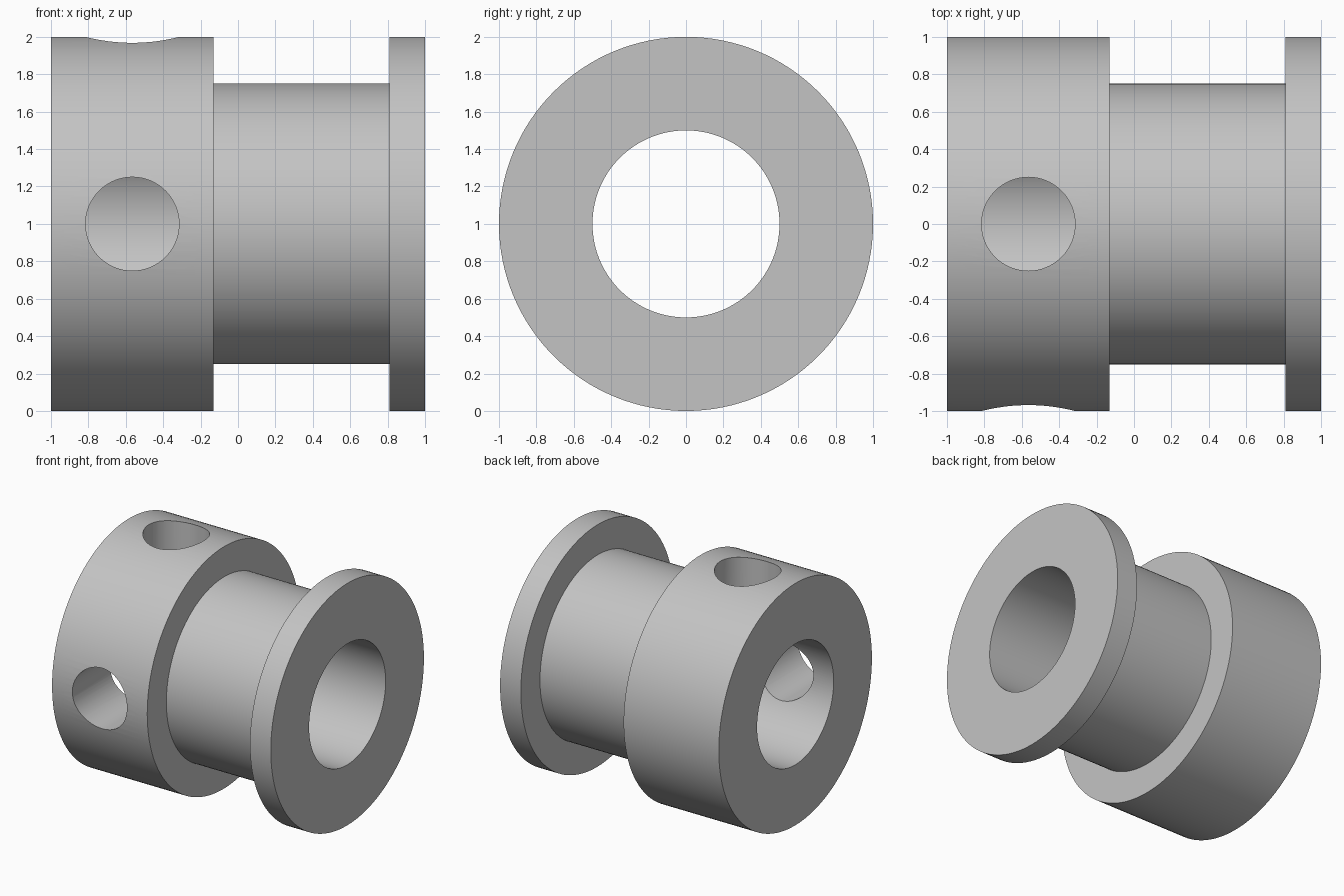
import bpy
import bmesh
from math import pi, radians
from mathutils import Matrix, Vector

cube = bpy.data.objects.get("Cube")
if cube:
    bpy.data.objects.remove(cube, do_unlink=True)

SEGMENTS = 128
AXIS_Z = 1.0
HOLE_X, HOLE_R = -0.565, 0.25

grey = bpy.data.materials.new("plain_grey")
grey.use_nodes = True
colour = (0.55, 0.55, 0.55, 1)
grey.diffuse_color = colour
grey.node_tree.nodes["Principled BSDF"].inputs["Base Color"].default_value = colour


def add_object(name, bm):
    bmesh.ops.recalc_face_normals(bm, faces=bm.faces)
    mesh = bpy.data.meshes.new(name)
    bm.to_mesh(mesh)
    bm.free()
    mesh.materials.append(grey)
    obj = bpy.data.objects.new(name, mesh)
    bpy.context.collection.objects.link(obj)
    return obj


def lathe(name, profile):
    """Revolve a closed (x, radius) profile around the horizontal axis."""
    bm = bmesh.new()
    verts = [bm.verts.new((x, 0, AXIS_Z + r)) for x, r in profile]
    edges = [bm.edges.new((a, b)) for a, b in zip(verts, verts[1:] + verts[:1])]
    bmesh.ops.spin(bm, geom=verts + edges, cent=(0, 0, AXIS_Z), axis=(1, 0, 0),
                   angle=2 * pi, steps=SEGMENTS, use_merge=True)
    bmesh.ops.remove_doubles(bm, verts=bm.verts, dist=0.0001)
    return add_object(name, bm)


def hole_cutter(name, direction):
    """Cylinder running from the bore axis out past the collar."""
    direction = Vector(direction)
    bm = bmesh.new()
    centre = Vector((HOLE_X, 0, AXIS_Z)) + direction * 0.6
    turn = direction.to_track_quat("Z", "Y").to_matrix().to_4x4()
    bmesh.ops.create_cone(bm, cap_ends=True, segments=64, radius1=HOLE_R,
                          radius2=HOLE_R, depth=1.2,
                          matrix=Matrix.Translation(centre) @ turn)
    cutter = add_object(name, bm)
    cutter.hide_render = True
    return cutter


# Flanged sleeve: wide collar, narrow neck, thin flange and through bore
sleeve = lathe("flanged_sleeve", [
    (-1, 0.5), (-1, 1), (-0.13, 1), (-0.13, 0.75),
    (0.81, 0.75), (0.81, 1), (1, 1), (1, 0.5)])

# Radial holes in the collar, front and top
cutters = [hole_cutter("front_hole_cutter", (0, -1, 0)),
           hole_cutter("top_hole_cutter", (0, 0, 1))]
bpy.ops.object.select_all(action="DESELECT")
sleeve.select_set(True)
bpy.context.view_layer.objects.active = sleeve
for cutter in cutters:
    mod = sleeve.modifiers.new(cutter.name, "BOOLEAN")
    mod.operation = "DIFFERENCE"
    mod.solver = "EXACT"
    mod.object = cutter
    bpy.ops.object.modifier_apply(modifier=mod.name)
    bpy.data.objects.remove(cutter, do_unlink=True)

bpy.ops.object.shade_smooth_by_angle(angle=radians(30))
